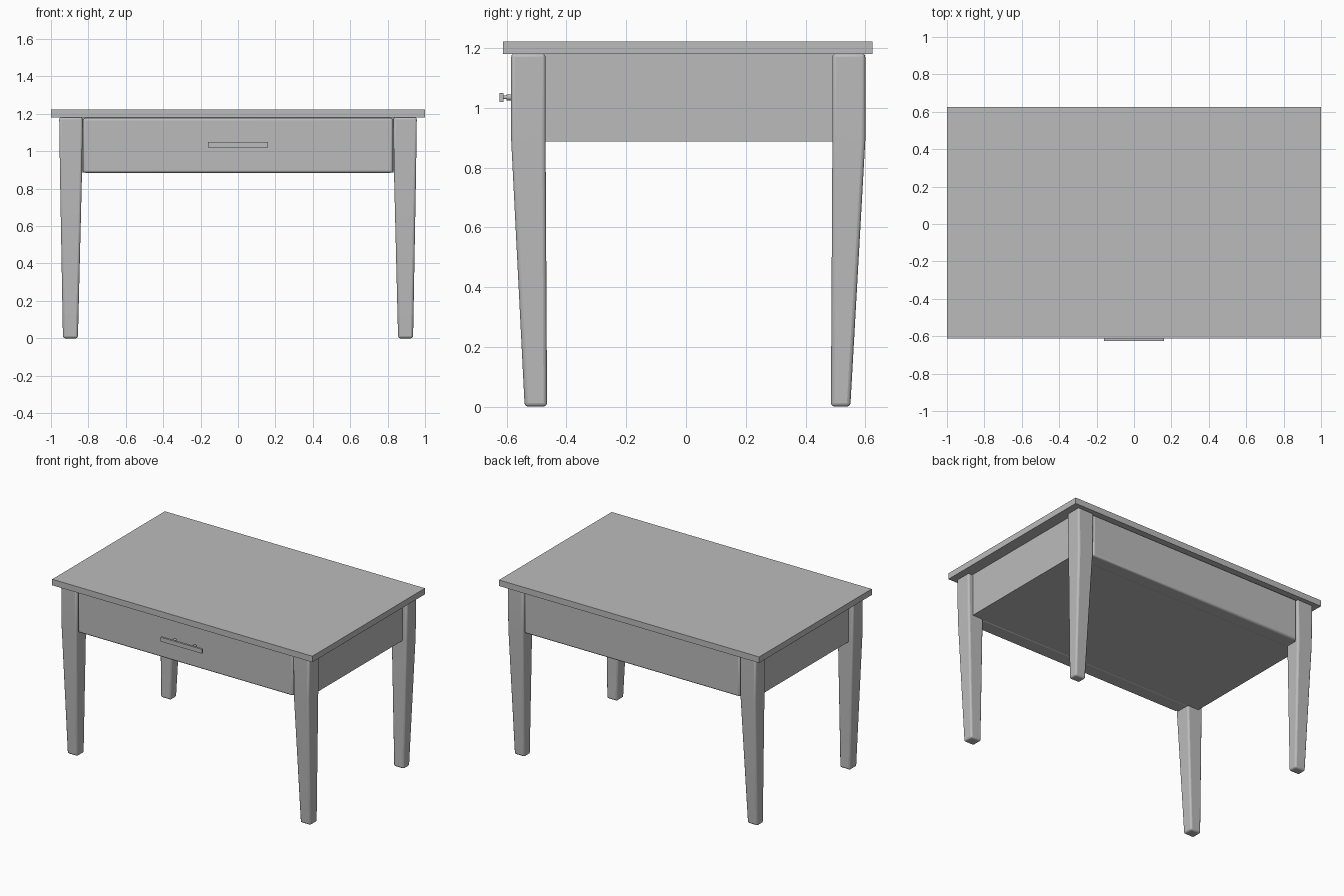
import bpy, bmesh, math
from mathutils import Vector

cube = bpy.data.objects.get("Cube")
if cube:
    bpy.data.objects.remove(cube, do_unlink=True)

grey = bpy.data.materials.new("light_grey")
grey.use_nodes = True
grey.diffuse_color = (0.5, 0.5, 0.5, 1)
grey.node_tree.nodes["Principled BSDF"].inputs["Base Color"].default_value = (0.5, 0.5, 0.5, 1)


def finish(name, bm, bevel=0.0):
    """Turn a bmesh into an object, with optional rounded edges."""
    bmesh.ops.recalc_face_normals(bm, faces=bm.faces)
    mesh = bpy.data.meshes.new(name)
    bm.to_mesh(mesh)
    bm.free()
    mesh.materials.append(grey)
    obj = bpy.data.objects.new(name, mesh)
    bpy.context.collection.objects.link(obj)
    if bevel:
        mod = obj.modifiers.new("rounded_edges", "BEVEL")
        mod.width = bevel
        mod.segments = 3
        mod.limit_method = "ANGLE"
        mod.angle_limit = math.radians(40)
        bpy.ops.object.select_all(action="DESELECT")
        obj.select_set(True)
        bpy.context.view_layer.objects.active = obj
        bpy.ops.object.shade_smooth_by_angle(angle=math.radians(35))
    return obj


def loft(name, sections, bevel=0.0):
    """Stack rectangles (x0, x1, y0, y1, z) into a closed solid."""
    bm = bmesh.new()
    rings = [[bm.verts.new((x, y, z)) for x, y in ((x0, y0), (x1, y0), (x1, y1), (x0, y1))]
             for x0, x1, y0, y1, z in sections]
    for a, b in zip(rings, rings[1:]):
        for i in range(4):
            j = (i + 1) % 4
            bm.faces.new((a[i], a[j], b[j], b[i]))
    bm.faces.new(rings[0][::-1])
    bm.faces.new(rings[-1])
    return finish(name, bm, bevel)


def box(name, x, y, z, bevel=0.0):
    return loft(name, [(*x, *y, z[0]), (*x, *y, z[1])], bevel)


# Table top
box("table_top", (-1, 1), (-0.612, 0.625), (1.18, 1.222))

# Apron body, with rounded panels between the legs at front and back
box("apron_body", (-0.92, 0.92), (-0.56, 0.575), (0.887, 1.18))
box("drawer_front", (-0.828, 0.828), (-0.578, -0.47), (0.885, 1.177), 0.012)
box("back_panel", (-0.828, 0.828), (0.49, 0.593), (0.885, 1.177), 0.012)

# Tapered legs: straight beside the apron, then narrowing on the outer faces
for side, sx in (("left", 1), ("right", -1)):
    for end, top_y, foot_y in (("front", (-0.585, -0.47), (-0.54, -0.465)),
                               ("back", (0.49, 0.6), (0.485, 0.55))):
        sections = []
        for x, y, z in (((0.856, 0.936), foot_y, 0.0),
                        ((0.834, 0.952), top_y, 0.89),
                        ((0.831, 0.956), top_y, 1.182)):
            xs = sorted(sx * v for v in x)
            sections.append((*xs, *y, z))
        loft(f"{end}_{side}_leg", sections, 0.012)

# Drawer handle: flat bar on two stepped posts
box("handle_bar", (-0.16, 0.16), (-0.625, -0.611), (1.02, 1.05))
for side, x in (("left", 0.077), ("right", -0.077)):
    for part, radius, y0, y1 in (("neck", 0.006, -0.613, -0.596), ("base", 0.01, -0.6, -0.57)):
        bm = bmesh.new()
        bmesh.ops.create_cone(bm, cap_ends=True, segments=16, radius1=radius,
                              radius2=radius, depth=y1 - y0)
        bmesh.ops.rotate(bm, verts=bm.verts, cent=(0, 0, 0),
                         matrix=Vector((0, 0, 1)).rotation_difference(Vector((0, 1, 0))).to_matrix())
        bmesh.ops.translate(bm, verts=bm.verts, vec=(x, (y0 + y1) / 2, 1.035))
        finish(f"handle_{part}_{side}", bm)
